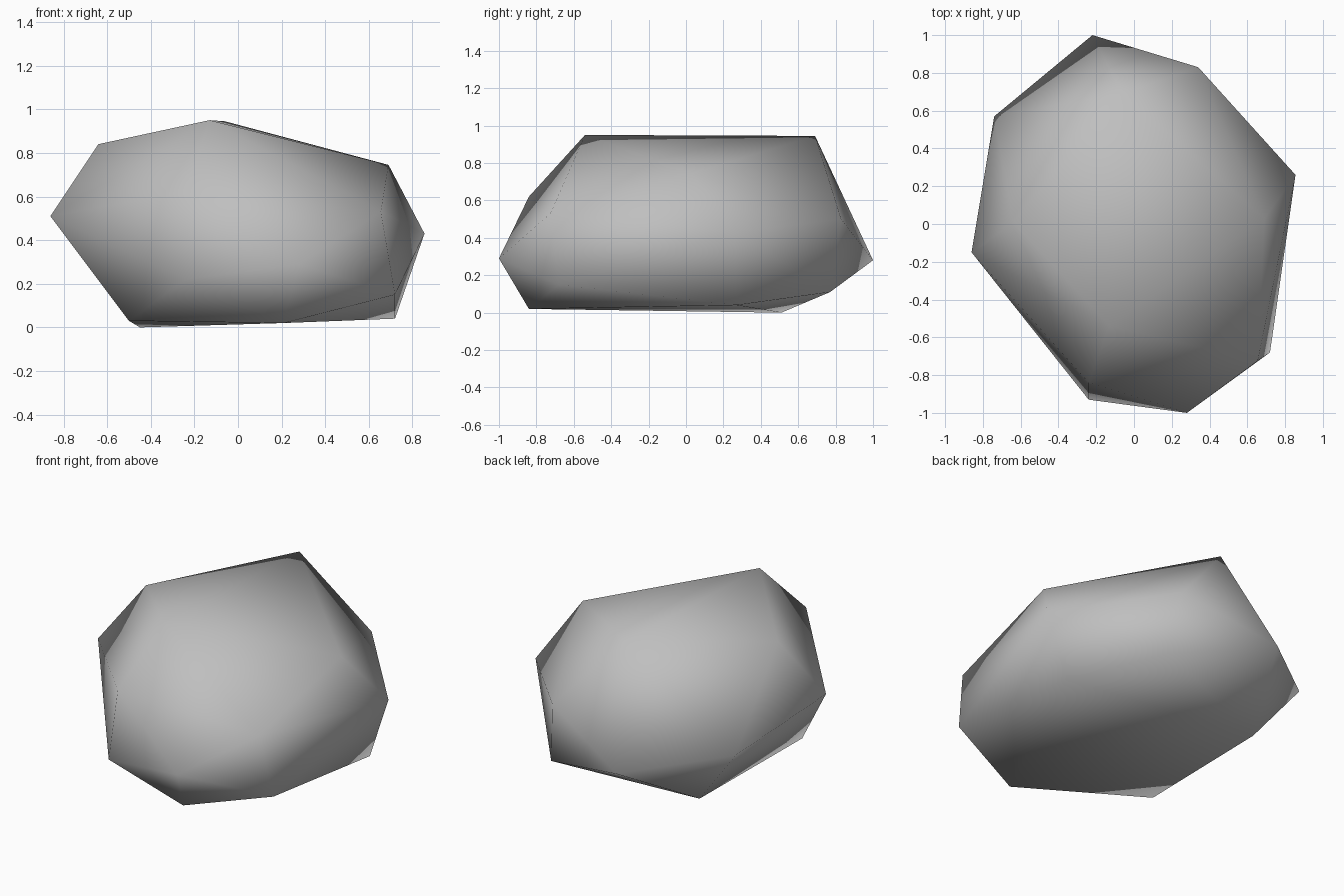
import bpy, bmesh

if "Cube" in bpy.data.objects:
    bpy.data.objects.remove(bpy.data.objects["Cube"])

# Corner points of the boulder, grouped by height
TOP = [(-0.06, 0.69, 0.945), (-0.13, -0.54, 0.95), (-0.64, 0.01, 0.84), (0.69, 0.03, 0.745)]
MIDDLE = [(-0.86, -0.15, 0.51), (0.855, 0.26, 0.43), (-0.24, -0.84, 0.62), (0.655, -0.725, 0.53),
          (0.34, 0.83, 0.50), (-0.74, 0.57, 0.37)]
LOWER = [(-0.22, 1.0, 0.28), (0.28, -1.0, 0.29), (-0.24, -0.93, 0.22), (0.72, -0.68, 0.15),
         (0.39, 0.77, 0.11)]
BASE = [(0.72, 0.27, 0.04), (0.21, -0.84, 0.02), (-0.50, -0.43, 0.03), (-0.45, 0.51, 0.0)]

# Faceted solid wrapped around the corners
bm = bmesh.new()
for co in TOP + MIDDLE + LOWER + BASE:
    bm.verts.new(co)
bmesh.ops.convex_hull(bm, input=bm.verts[:])
loose = [v for v in bm.verts if not v.link_faces]
bmesh.ops.delete(bm, geom=loose, context='VERTS')
bmesh.ops.recalc_face_normals(bm, faces=bm.faces[:])

# Soft shading over the whole stone
for f in bm.faces:
    f.smooth = True

mesh = bpy.data.meshes.new("boulder")
bm.to_mesh(mesh)
bm.free()

stone = bpy.data.materials.new("stone grey")
stone.diffuse_color = (0.52, 0.52, 0.52, 1.0)
stone.use_nodes = True
stone.node_tree.nodes["Principled BSDF"].inputs["Base Color"].default_value = stone.diffuse_color
mesh.materials.append(stone)

boulder = bpy.data.objects.new("boulder", mesh)
bpy.context.collection.objects.link(boulder)
